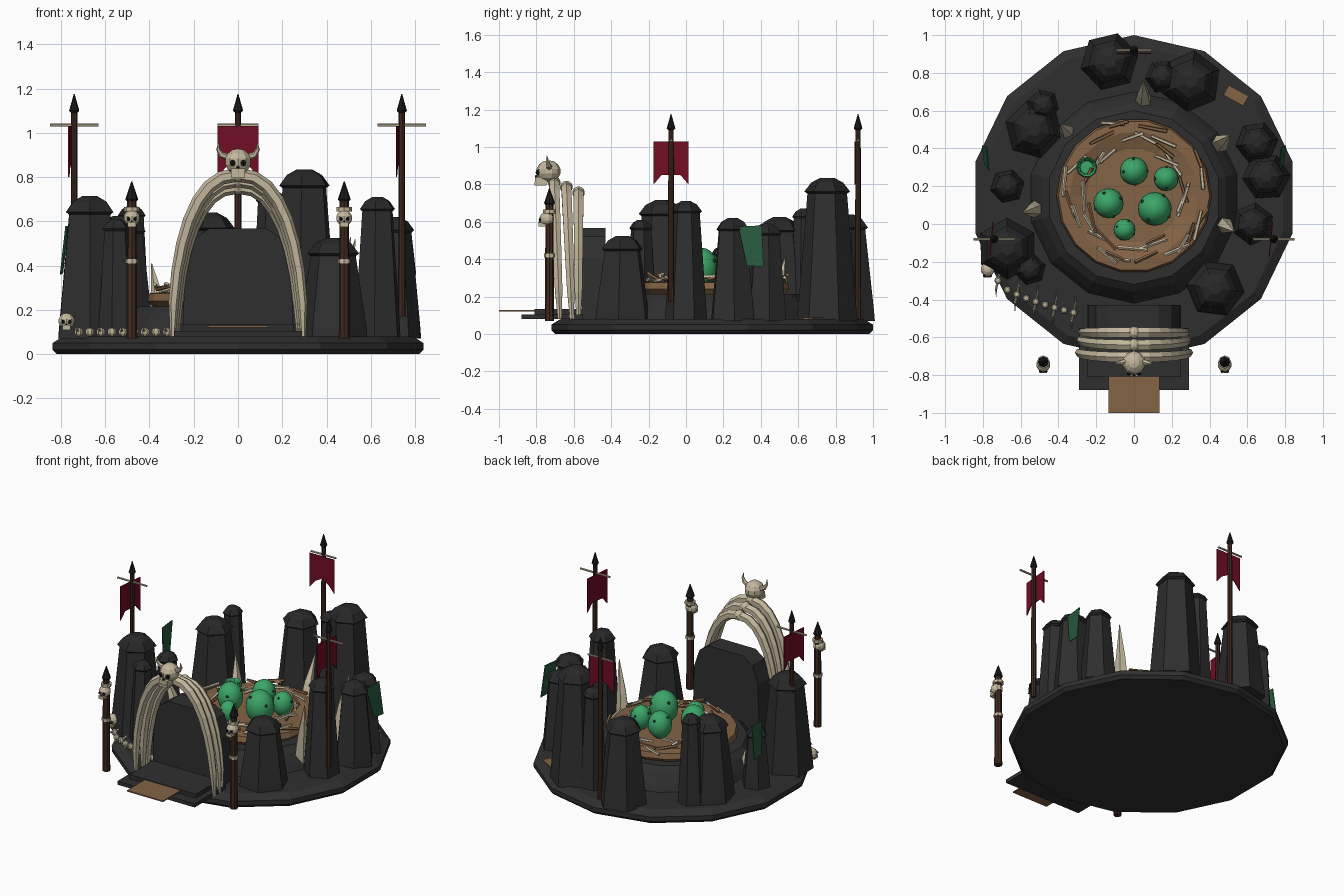
import bpy, bmesh, math, random
from mathutils import Vector, Matrix

if "Cube" in bpy.data.objects:
    bpy.data.objects.remove(bpy.data.objects["Cube"])
random.seed(4)

def material(name, r, g, b):
    m = bpy.data.materials.new(name)
    m.diffuse_color = (r, g, b, 1)
    m.use_nodes = True
    m.node_tree.nodes["Principled BSDF"].inputs["Base Color"].default_value = m.diffuse_color
    return m

ROCK = material("dark rock", .028, .028, .028)
CAP = material("cap rock", .021, .021, .022)
BLACK = material("black iron", .011, .011, .011)
BONE = material("bone", .55, .48, .34)
WOOD = material("dark wood", .05, .022, .014)
EARTH = material("brown earth", .23, .125, .06)
EGG = material("egg green", .045, .38, .14)
CLOTH = material("green cloth", .02, .10, .045)
RED = material("red cloth", .17, .004, .018)

def finish(bm, name, mat, smooth=False):
    bmesh.ops.recalc_face_normals(bm, faces=bm.faces)
    me = bpy.data.meshes.new(name)
    bm.to_mesh(me)
    bm.free()
    me.materials.append(mat)
    for p in me.polygons:
        p.use_smooth = smooth
    ob = bpy.data.objects.new(name, me)
    bpy.context.collection.objects.link(ob)
    return ob

def skin(bm, rings):
    for a, b in zip(rings, rings[1:]):
        n = len(a)
        for i in range(n):
            bm.faces.new((a[i], a[(i + 1) % n], b[(i + 1) % n], b[i]))
    bm.faces.new(rings[0])
    bm.faces.new(rings[-1])

def lathe(bm, x, y, prof, n, phase=0.0):
    """Stack of n-sided rings (radius, z)."""
    skin(bm, [[bm.verts.new((x + r * math.cos(phase + math.tau * i / n),
                             y + r * math.sin(phase + math.tau * i / n), z)) for i in range(n)]
              for r, z in prof])

def tube(bm, pts, radii, n=6):
    """Tapered tube along a path."""
    pts = [Vector(p) for p in pts]
    rings = []
    for i, p in enumerate(pts):
        t = (pts[min(i + 1, len(pts) - 1)] - pts[max(i - 1, 0)]).normalized()
        u = t.cross(Vector((0, 1, 0)) if abs(t.y) < .9 else Vector((1, 0, 0))).normalized()
        v = t.cross(u)
        rings.append([bm.verts.new(p + radii[i] * (u * math.cos(math.tau * k / n) + v * math.sin(math.tau * k / n)))
                      for k in range(n)])
    skin(bm, rings)

def ball(bm, c, r, s=(1, 1, 1), u=10, v=7):
    bmesh.ops.create_uvsphere(bm, u_segments=u, v_segments=v, radius=r,
                              matrix=Matrix.Translation(c) @ Matrix.Diagonal((*s, 1)))

def box(bm, lo, hi):
    lo, hi = Vector(lo), Vector(hi)
    bmesh.ops.create_cube(bm, size=1, matrix=Matrix.Translation((lo + hi) / 2) @ Matrix.Diagonal((*(hi - lo), 1)))

def plate(bm, corners, off):
    """Thin sheet from an outline, thickened by an offset."""
    a = [bm.verts.new(c) for c in corners]
    b = [bm.verts.new(Vector(c) + Vector(off)) for c in corners]
    skin(bm, [a, b])

CY = .14
# stone base and inner dais
bm = bmesh.new()
lathe(bm, 0, CY, [(.84, 0), (.86, .02), (.86, .05), (.81, .08)], 14, math.pi / 2)
finish(bm, "base", ROCK)
bm = bmesh.new()
lathe(bm, 0, CY, [(.56, .08), (.54, .12), (.50, .18), (.46, .215)], 14, math.pi / 2)
finish(bm, "dais", ROCK)

# rock pillars: x, y, cap radius, height
pillars = [(-.13, .86, .11, .64), (.15, .78, .065, .74), (.30, .755, .115, .835), (.65, .43, .08, .59),
           (.70, .25, .09, .62), (.63, 0, .08, .71), (.43, -.34, .11, .525), (-.48, .63, .06, .67),
           (-.53, .50, .11, .625), (-.67, .20, .065, .47), (-.67, -.13, .115, .715), (-.55, -.24, .06, .61)]
body, caps = bmesh.new(), bmesh.new()
for x, y, r, h in pillars:
    ph = random.uniform(0, 1)
    ch = .55 * r + .01
    lathe(body, x, y, [(r * 1.42, .07), (r * 1.38, .12), (r * .92, h - ch)], 6, ph)
    lathe(caps, x, y, [(r * .95, h - ch - .01), (r * 1.07, h - ch), (r * .75, h - ch * .35), (r * .32, h)], 6, ph)
finish(body, "rock_pillars", ROCK)
finish(caps, "pillar_caps", CAP)

# gate slab and entry steps
bm = bmesh.new()
half = [(.25, .08), (.24, .40), (.20, .52), (.13, .567)]
outline = half + [(-x, z) for x, z in reversed(half)]
plate(bm, [(x, -.56, z) for x, z in outline], (0, .13, 0))
finish(bm, "gate_slab", ROCK)
bm = bmesh.new()
box(bm, (-.29, -.88, .08), (.29, -.55, .105))
box(bm, (-.25, -.81, .105), (.25, -.55, .133))
finish(bm, "entry_steps", ROCK)
bm = bmesh.new()
box(bm, (-.135, -1.0, .121), (.135, -.80, .129))
for x, y, a in ((-.12, .57, .3), (.54, .68, -.5)):
    bmesh.ops.create_cube(bm, size=1, matrix=Matrix.Translation((x, y, .085 if x > 0 else .18)) @
                          Matrix.Rotation(a, 4, 'Z') @ Matrix.Diagonal((.12, .06, .008, 1)))
finish(bm, "entry_mat_and_planks", EARTH)

# rib arch
bm = bmesh.new()
for y, s, top in ((-.705, 1.0, .81), (-.64, .97, .785), (-.575, .94, .755)):
    pts, rad = [], []
    for i in range(17):
        a = math.pi * i / 16
        k = math.sin(a)
        pts.append((-.295 * s * math.copysign(abs(math.cos(a)) ** .85, math.cos(a)),
                    y + .03 * (1 - k) * (1 if y < -.6 else 0), .08 + (top - .08) * k ** .95))
        rad.append(.017 + .014 * math.sin(a) ** .5 if i % 16 else .012)
    tube(bm, pts, rad)
    ball(bm, (0, y, top), .034)
finish(bm, "rib_arch", BONE)

# skulls
def skull(bm, dark, c, r):
    x, y, z = c
    ball(bm, c, r, (1, 1.05, .95))
    box(bm, (x - r * .5, y - r * 1.15, z - r * 1.05), (x + r * .5, y - r * .1, z - r * .5))
    for s in (-1, 1):
        ball(dark, (x + s * r * .4, y - r * .88, z - r * .1), r * .24, u=6, v=4)
    ball(dark, (x, y - r * 1.05, z - r * .45), r * .13, u=6, v=4)

bm, dark = bmesh.new(), bmesh.new()
skull(bm, dark, (0, -.735, .87), .062)
box(bm, (-.032, -.81, .795), (.032, -.745, .812))
for s in (-1, 1):
    tube(bm, [(s * .045, -.73, .89), (s * .075, -.735, .90), (s * .09, -.74, .925), (s * .088, -.745, .955)],
         [.016, .014, .009, .002])
    skull(bm, dark, (s * .48, -.745, .615), .038)
    lathe(bm, s * .48, -.73, [(.034, .645), (.034, .665)], 8)
    lathe(bm, s * .48, -.73, [(.029, .41), (.029, .43)], 8)
skull(bm, dark, (-.775, -.24, .15), .038)
finish(bm, "skulls", BONE)
finish(dark, "skull_sockets", BLACK)

# spine with small ribs on the front left
bm = bmesh.new()
for i in range(9):
    t = i / 8
    x, y = -.72 + .40 * t, -.30 - .17 * t ** .6
    ball(bm, (x, y, .10), .021, u=7, v=5)
    if i % 2 == 0:
        for s in (-1, 1):
            tube(bm, [(x, y, .10), (x + .01 * s, y + s * .045, .115), (x + .01 * s, y + s * .085, .09)],
                 [.007, .006, .002], 4)
finish(bm, "spine_bones", BONE)

# gate posts and banner poles
wood, iron, bars, flags = (bmesh.new() for _ in range(4))
for s in (-1, 1):
    lathe(wood, s * .48, -.73, [(.025, .07), (.021, .70)], 8)
    lathe(iron, s * .48, -.73, [(.022, .69), (.029, .70), (.002, .78)], 8)
for x, y, w, z0 in ((-.74, -.08, .11, .17), (.74, -.08, .11, .17), (0, .92, .093, .06)):
    lathe(wood, x, y, [(.017, z0), (.014, 1.1)], 8)
    lathe(iron, x, y, [(.014, 1.09), (.023, 1.10), (.002, 1.175)], 8)
    tube(bars, [(x - w, y, 1.035), (x + w, y, 1.035)], [.007, .007])
    # swallow-tailed banner
    shape = [(-.093, 1.03), (.093, 1.03), (.093, .80), (.05, .85), (0, .88), (-.05, .85), (-.093, .80)]
    shape = [p for p in shape if p[0] != 0] if x else shape
    if x:
        plate(flags, [(x - .018 + .06 * (a / .6), y + a, z) for a, z in shape], (.006, 0, 0))
    else:
        plate(flags, [(a, y - .02, z) for a, z in shape], (0, .006, 0))
finish(wood, "posts_and_poles", WOOD)
finish(iron, "spear_tips", BLACK)
finish(bars, "banner_crossbars", BONE)
finish(flags, "red_banners", RED)

# hanging green cloths
bm = bmesh.new()
for s in (-1, 1):
    plate(bm, [(s * .765, .28, .575), (s * .775, .405, .58), (s * .80, .415, .36), (s * .79, .325, .365)],
          (s * .005, 0, 0))
finish(bm, "green_cloths", CLOTH)

# tall fangs around the dais: base x, y, tip x, y, z
bm = bmesh.new()
for x, y, tx, ty, tz in ((.05, .64, .05, .76, .44), (.45, .42, .51, .47, .53), (.47, 0, .53, -.04, .52),
                         (-.51, .08, -.59, .06, .40), (-.345, .48, -.39, .53, .41)):
    tube(bm, [(x, y, .10), ((x * .6 + tx * .4), (y * .6 + ty * .4), .1 + (tz - .1) * .5), (tx, ty, tz)],
         [.05, .032, .002], 5)
finish(bm, "fangs", BONE)

# nest bowl and tangled sticks
NY = .15
bm = bmesh.new()
lathe(bm, 0, NY, [(.37, .20), (.41, .24), (.40, .275), (.34, .28), (.25, .25)], 18)
finish(bm, "nest_bowl", EARTH)
sticks = [bmesh.new(), bmesh.new()]
for i in range(40):
    a = math.tau * i / 40 + random.uniform(-.06, .06)
    r = random.choice((.27, .33, .38)) + random.uniform(-.02, .02)
    h, d = random.uniform(.05, .085), a + math.pi / 2 + random.uniform(-.35, .35)
    c = Vector((r * math.cos(a), NY + r * math.sin(a), .29 + random.uniform(0, .02)))
    v = Vector((math.cos(d) * h, math.sin(d) * h, random.uniform(-.02, .02)))
    tube(sticks[i % 5 in (1, 3)], [c - v, c + v], [.011, .009], 5)
finish(sticks[0], "nest_bones", BONE)
finish(sticks[1], "nest_sticks", EARTH)

# eggs with dark spots, and one broken shell
bm, spots = bmesh.new(), bmesh.new()
for x, y, r in ((0, .28, .075), (.17, .24, .066), (.11, .08, .09), (-.135, .11, .08), (-.05, -.03, .058)):
    z = .255 + r * 1.1
    ball(bm, (x, y, z), r, (1, 1, 1.2), 16, 10)
    for k in range(4):
        a, e = k * 1.6 + x * 9, .35 + .2 * (k % 3)
        ball(spots, (x + r * math.cos(a) * math.cos(e), y + r * math.sin(a) * math.cos(e),
                     z + 1.2 * r * math.sin(e)), r * .11, u=6, v=4)
finish(bm, "eggs", EGG, True)
finish(spots, "egg_spots", CLOTH)
bm = bmesh.new()
lathe(bm, -.25, .30, [(.025, .262), (.048, .285), (.056, .32), (.05, .345), (.043, .335), (.035, .30)], 10)
finish(bm, "broken_egg_shell", EGG)
